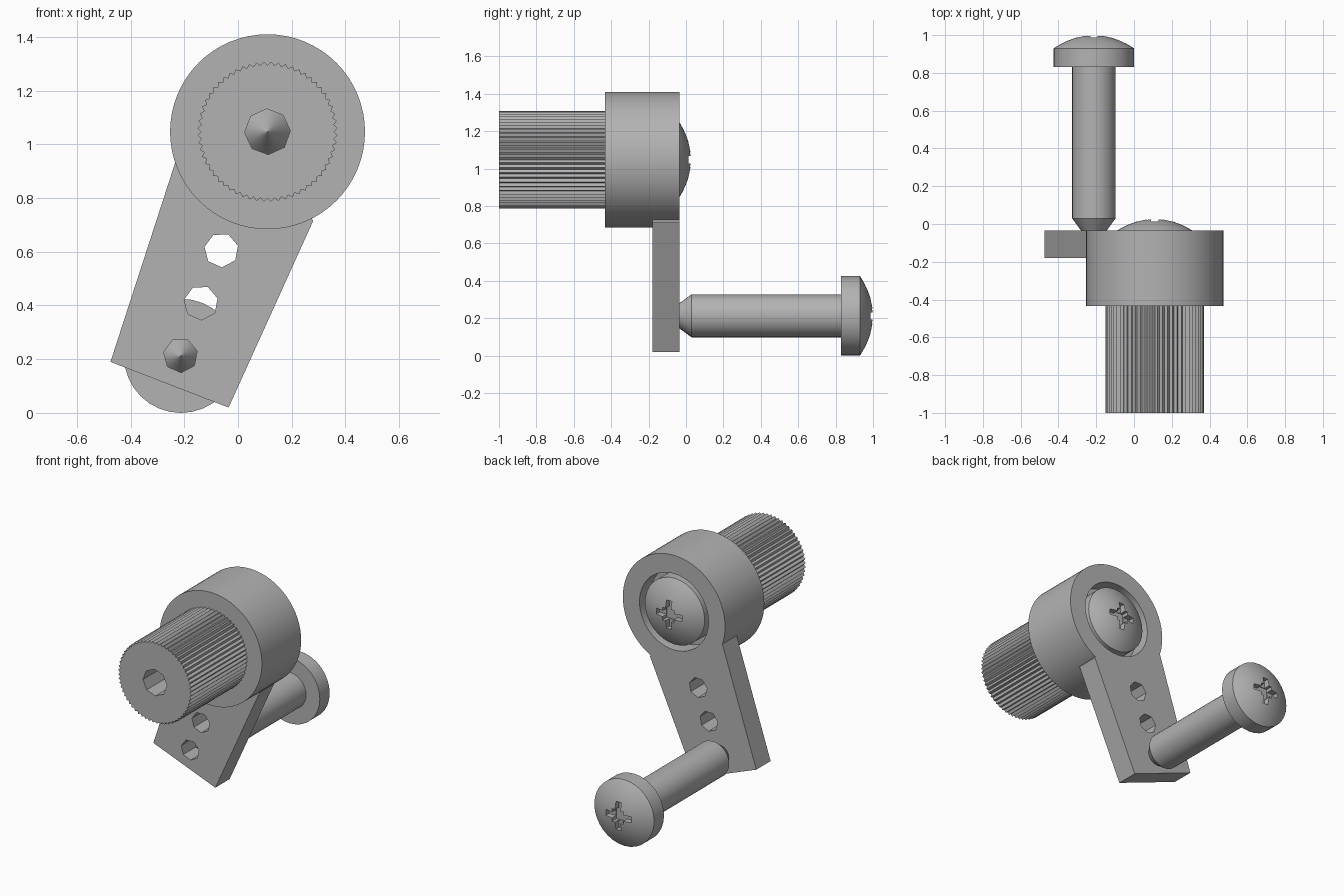
import bpy, bmesh, math
from mathutils import Vector

cube = bpy.data.objects.get("Cube")
if cube:
    bpy.data.objects.remove(cube)

steel = bpy.data.materials.new("plain grey steel")
steel.use_nodes = True
GREY = (0.45, 0.45, 0.45, 1)
steel.diffuse_color = GREY
steel.node_tree.nodes["Principled BSDF"].inputs["Base Color"].default_value = GREY

HUB = (0.11, 1.047)
BACK = -0.035


def finish(name, bm):
    bmesh.ops.remove_doubles(bm, verts=bm.verts, dist=1e-5)
    bmesh.ops.recalc_face_normals(bm, faces=bm.faces)
    mesh = bpy.data.meshes.new(name)
    bm.to_mesh(mesh)
    bm.free()
    mesh.materials.append(steel)
    obj = bpy.data.objects.new(name, mesh)
    bpy.context.collection.objects.link(obj)
    return obj


def lathe(name, centre, profile, sides, turn=0):
    """Solid of revolution about a y-parallel axis; profile is (radius, y)."""
    bm = bmesh.new()
    rings = []
    for r, y in profile:
        angles = [turn + math.tau * i / sides for i in range(sides)]
        rings.append([bm.verts.new((centre[0] + r * math.cos(a), y,
                                    centre[1] + r * math.sin(a))) for a in angles])
    for a, b in zip(rings, rings[1:]):
        for i in range(sides):
            j = (i + 1) % sides
            bm.faces.new((a[i], a[j], b[j], b[i]))
    bm.faces.new(rings[0])
    bm.faces.new(rings[-1])
    return finish(name, bm)


def prism(name, outline, y0, y1):
    """Extrude an (x, z) outline along y."""
    bm = bmesh.new()
    face = bm.faces.new([bm.verts.new((x, y0, z)) for x, z in outline])
    new = bmesh.ops.extrude_face_region(bm, geom=[face])["geom"]
    verts = [v for v in new if isinstance(v, bmesh.types.BMVert)]
    bmesh.ops.translate(bm, verts=verts, vec=Vector((0, y1 - y0, 0)))
    return finish(name, bm)


def select(obj):
    bpy.ops.object.select_all(action='DESELECT')
    obj.select_set(True)
    bpy.context.view_layer.objects.active = obj


def combine(obj, other, operation):
    select(obj)
    mod = obj.modifiers.new("combine", 'BOOLEAN')
    mod.operation, mod.solver, mod.object = operation, 'EXACT', other
    bpy.ops.object.modifier_apply(modifier=mod.name)
    bpy.data.objects.remove(other)


def smooth(obj):
    select(obj)
    bpy.ops.object.shade_smooth_by_angle(angle=math.radians(30))


def screw(name, centre, top, tip):
    """Pan head screw: pointed shaft, flat rim, domed head, cross slot."""
    radius, rim, dome = 0.2125, top - 0.07, []
    for i in range(7):
        t = i / 7
        dome.append((radius * math.cos(t * math.pi / 2) ** 0.9,
                     rim + 0.07 * (1 - math.cos(t * math.pi / 2) ** 1.8)))
    profile = [(0.002, tip), (0.115, tip + 0.155), (0.115, top - 0.17),
               (radius, top - 0.17)] + dome + [(0.01, top)]
    obj = lathe(name, centre, profile, 32)
    # cross slot with a deeper square in the middle
    x, z = centre
    for w, h, depth in ((0.09, 0.019, 0.045), (0.019, 0.09, 0.045), (0.04, 0.04, 0.05)):
        box = [(x - w, z - h), (x + w, z - h), (x + w, z + h), (x - w, z + h)]
        combine(obj, prism("slot_cutter", box, top - depth, top + 0.1), 'DIFFERENCE')
    smooth(obj)


# crank body: round hub joined to the flat arm
body = lathe("hub_and_arm", HUB, [(0.363, -0.433), (0.363, BACK)], 64)
arm = prism("arm", [(-0.475, 0.19), (-0.035, 0.02), (0.28, 0.715), (0.2, 0.85),
                    (-0.15, 0.98), (-0.233, 0.935)], -0.18, BACK)
combine(body, arm, 'UNION')

# screw head recess and the row of seven-sided holes
combine(body, lathe("recess_cutter", HUB, [(0.245, -0.145), (0.245, 0.1)], 48), 'DIFFERENCE')
for i in range(3):
    spot = (-0.062 - 0.076 * i, 0.606 - 0.196 * i)
    hole = lathe("hole_cutter", spot, [(0.064, -0.3), (0.064, 0.1)], 7, math.radians(-88))
    combine(body, hole, 'DIFFERENCE')
smooth(body)

# splined shaft with fine teeth and a bored end
TEETH = 60
outline = []
for i in range(TEETH * 2):
    a, r = math.tau * i / (TEETH * 2), 0.261 if i % 2 else 0.248
    outline.append((HUB[0] + r * math.cos(a), HUB[1] + r * math.sin(a)))
spline = prism("splined_shaft", outline, -1.0, -0.432)
bore = lathe("bore_cutter", HUB, [(0.085, -1.1), (0.085, -0.5)], 8, math.radians(-88))
combine(spline, bore, 'DIFFERENCE')

# hub screw and the long handle screw
screw("hub_screw", HUB, 0.027, -0.85)
screw("handle_screw", (-0.2125, 0.2125), 1.0, -0.125)
